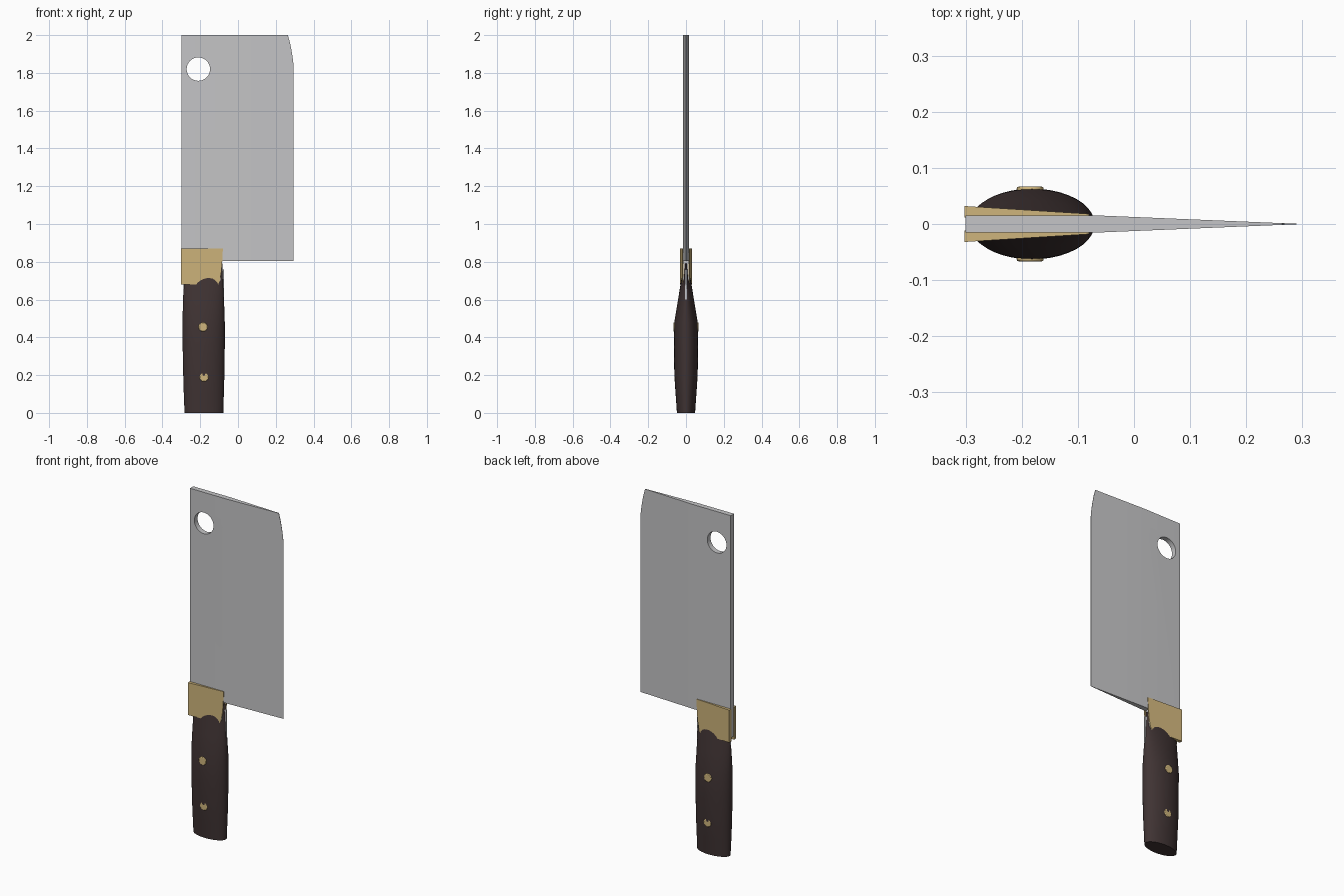
import bpy, bmesh, math

if "Cube" in bpy.data.objects:
    bpy.data.objects.remove(bpy.data.objects["Cube"])


def material(name, rgb):
    m = bpy.data.materials.new(name)
    m.diffuse_color = (*rgb, 1)
    m.use_nodes = True
    m.node_tree.nodes["Principled BSDF"].inputs["Base Color"].default_value = m.diffuse_color
    return m


STEEL = material("steel", (0.56, 0.56, 0.57))
BRASS = material("brass", (0.62, 0.46, 0.20))
WOOD = material("dark wood", (0.050, 0.033, 0.033))


def finish(name, bm, mat):
    bmesh.ops.recalc_face_normals(bm, faces=bm.faces)
    me = bpy.data.meshes.new(name)
    bm.to_mesh(me)
    bm.free()
    ob = bpy.data.objects.new(name, me)
    bpy.context.collection.objects.link(ob)
    me.materials.append(mat)
    return ob


def smooth(ob, angle=30):
    bpy.ops.object.select_all(action='DESELECT')
    bpy.context.view_layer.objects.active = ob
    ob.select_set(True)
    bpy.ops.object.shade_smooth_by_angle(angle=math.radians(angle))


def loft(name, rings, mat):
    """Skin a stack of closed rings and cap both ends."""
    bm = bmesh.new()
    rows = [[bm.verts.new(p) for p in r] for r in rings]
    n = len(rows[0])
    for a, b in zip(rows, rows[1:]):
        for i in range(n):
            j = (i + 1) % n
            bm.faces.new((a[i], a[j], b[j], b[i]))
    bm.faces.new(rows[0])
    bm.faces.new(rows[-1])
    return finish(name, bm, mat)


def cylinder(name, x, z, r, half, mat):
    bpy.ops.mesh.primitive_cylinder_add(vertices=32, radius=r, depth=2 * half,
                                        location=(x, 0, z), rotation=(math.pi / 2, 0, 0))
    ob = bpy.context.object
    ob.name = name
    ob.data.materials.append(mat)
    return ob


# Blade: parallel spine section, then a long wedge down to the cutting edge
def half_thickness(x):
    return 0.015 * min(1, (0.30 - x) / 0.36)


rings = []
for z, end in ((0.805, 0.295), (1.83, 0.295), (1.87, 0.291), (1.915, 0.284),
               (1.96, 0.275), (2.0, 0.264)):
    xs = (-0.30, -0.06, 0.12, end)
    rings.append([(x, -half_thickness(x), z) for x in xs] +
                 [(x, half_thickness(x), z) for x in reversed(xs)])
blade = loft("blade", rings, STEEL)

# Hanging hole
cutter = cylinder("hole_cutter", -0.21, 1.82, 0.062, 0.1, STEEL)
cut = blade.modifiers.new("hole", 'BOOLEAN')
cut.object = cutter
cut.solver = 'EXACT'
bpy.context.view_layer.objects.active = blade
bpy.ops.object.modifier_apply(modifier="hole")
bpy.data.objects.remove(cutter)
smooth(blade)

# Tang: neck between the bolster plates and a thin tongue into the handle
for name, x0, x1, z0, z1, h in (("tang_neck", -0.30, -0.092, 0.70, 0.81, 0.0148),
                                ("tang_tongue", -0.288, -0.073, 0.60, 0.76, 0.004)):
    loft(name, [[(x0, -h, z), (x1, -h, z), (x1, h, z), (x0, h, z)] for z in (z0, z1)], STEEL)

# Bolster: two wedge shaped brass plates with a curved front edge
outline = [(-0.302, 0.68), (-0.105, 0.68), (-0.096, 0.70), (-0.089, 0.74),
           (-0.084, 0.79), (-0.080, 0.87), (-0.302, 0.87)]
for side, name in ((-1, "bolster_front"), (1, "bolster_back")):
    outer = [(x, side * (0.018 + 0.014 * (-0.08 - x) / 0.222), z) for x, z in outline]
    inner = [(x, side * 0.012, z) for x, z in outline]
    smooth(loft(name, [inner, outer], BRASS))

# Handle: oval sections that thin out as they run into the bolster
sections = [(0.0, -0.283, -0.078, 0.048), (0.1, -0.287, -0.075, 0.055),
            (0.2, -0.290, -0.072, 0.062), (0.35, -0.293, -0.070, 0.063),
            (0.48, -0.294, -0.070, 0.062), (0.60, -0.291, -0.074, 0.042),
            (0.70, -0.286, -0.079, 0.026), (0.79, -0.284, -0.082, 0.010)]
N = 40
rings = []
for z, xl, xr, h in sections:
    c, r = (xl + xr) / 2, (xr - xl) / 2
    rings.append([(c + r * math.cos(2 * math.pi * i / N),
                   h * math.sin(2 * math.pi * i / N), z) for i in range(N)])
smooth(loft("handle", rings, WOOD), 40)

# Rivets through the handle, showing on both sides
for name, x, z, half in (("upper_rivet", -0.185, 0.455, 0.0665),
                         ("lower_rivet", -0.18, 0.19, 0.0617)):
    rivet = cylinder(name, x, z, 0.024, half, BRASS)
    bev = rivet.modifiers.new("rounded head", 'BEVEL')
    bev.width = 0.003
    bev.segments = 2
    smooth(rivet)
